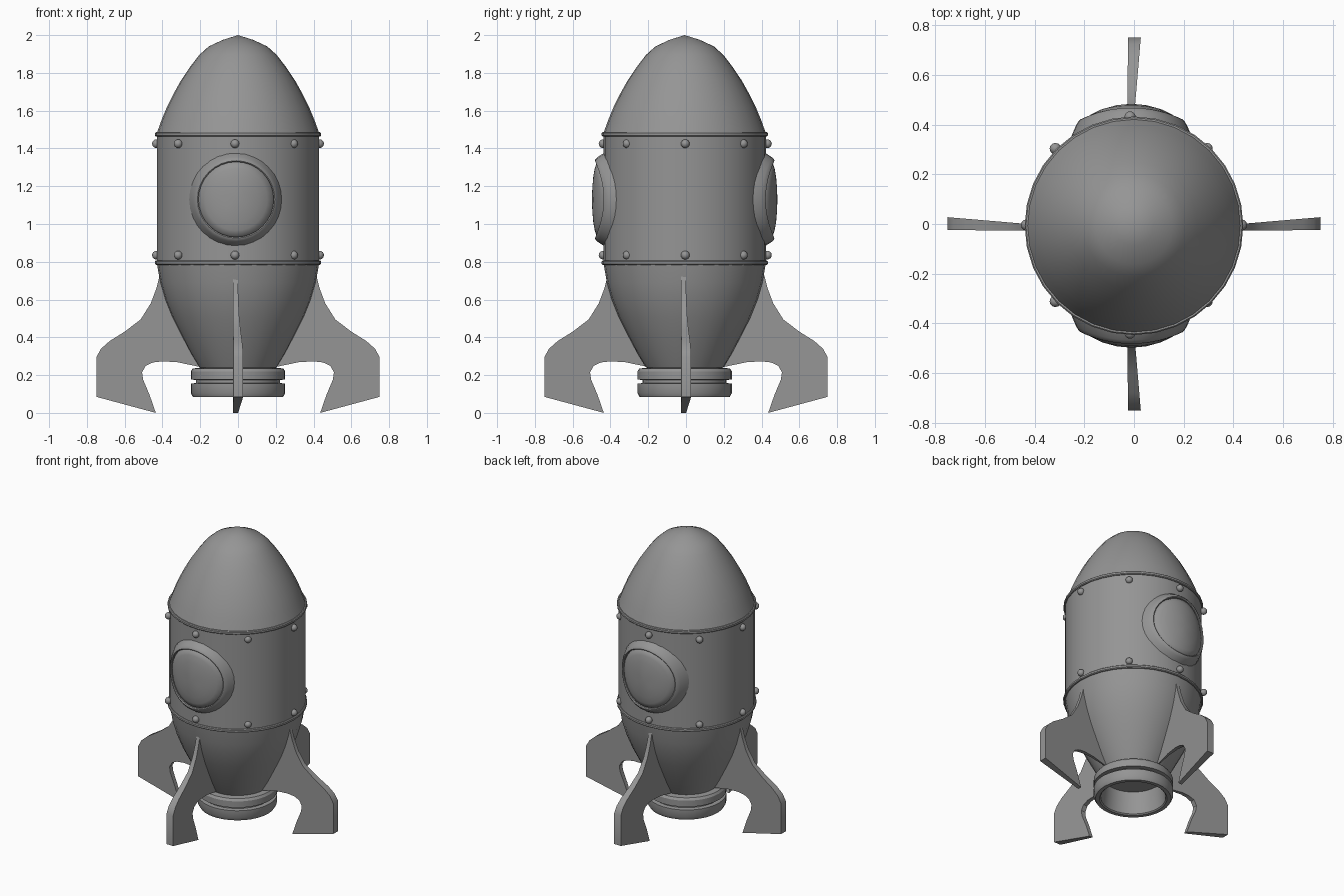
import bpy, bmesh
from math import sin, cos, pi, sqrt, radians

if "Cube" in bpy.data.objects:
    bpy.data.objects.remove(bpy.data.objects["Cube"])

CY = -0.007   # hull axis offset in y
R = 0.43      # hull radius

# Dark grey metal for every part
METAL = bpy.data.materials.new("dark_metal")
METAL.diffuse_color = (0.3, 0.3, 0.3, 1)
METAL.use_nodes = True
METAL.node_tree.nodes["Principled BSDF"].inputs["Base Color"].default_value = METAL.diffuse_color


def finish(name, bm, angle=30):
    bmesh.ops.remove_doubles(bm, verts=bm.verts, dist=1e-5)
    bmesh.ops.recalc_face_normals(bm, faces=bm.faces)
    me = bpy.data.meshes.new(name)
    bm.to_mesh(me)
    bm.free()
    me.materials.append(METAL)
    ob = bpy.data.objects.new(name, me)
    bpy.context.collection.objects.link(ob)
    bpy.ops.object.select_all(action='DESELECT')
    ob.select_set(True)
    bpy.context.view_layer.objects.active = ob
    bpy.ops.object.shade_smooth_by_angle(angle=radians(angle))
    return ob


def bridge(bm, rings, closed=False):
    n = len(rings[0])
    pairs = list(zip(rings, rings[1:])) + ([(rings[-1], rings[0])] if closed else [])
    for a, b in pairs:
        for i in range(n):
            j = (i + 1) % n
            bm.faces.new((a[i], a[j], b[j], b[i]))


def lathe(name, profile, segs=32, closed=False):
    bm = bmesh.new()
    rings = [[bm.verts.new((r * cos(2 * pi * i / segs), CY + r * sin(2 * pi * i / segs), z))
              for i in range(segs)] for r, z in profile]
    bridge(bm, rings, closed)
    return finish(name, bm)


# Hull: nose, cylinder, lower cone
lathe("nose_cone", [(0.432, 1.475), (0.405, 1.55), (0.376, 1.62), (0.341, 1.69), (0.302, 1.76),
                    (0.255, 1.83), (0.205, 1.895), (0.155, 1.94), (0.08, 1.975), (0, 2.0)])
lathe("middle_hull", [(R, 0.79), (R, 1.48)])
lathe("lower_hull", [(0.43, 0.795), (0.412, 0.69), (0.386, 0.60), (0.348, 0.505), (0.30, 0.41),
                     (0.25, 0.315), (0.205, 0.24), (0, 0.24)])

# Thin seam bands
for name, z in (("upper_band", 1.475), ("lower_band", 0.795)):
    lathe(name, [(0.42, z - 0.011), (0.435, z - 0.011), (0.44, z - 0.006),
                 (0.44, z + 0.006), (0.435, z + 0.011), (0.42, z + 0.011)], closed=True)

# Hollow engine nozzle with a groove
lathe("engine_nozzle", [(0.19, 0.24), (0.24, 0.235), (0.25, 0.22), (0.25, 0.177), (0.222, 0.174),
                        (0.222, 0.158), (0.25, 0.155), (0.25, 0.105), (0.238, 0.083),
                        (0.213, 0.083), (0.205, 0.09)], closed=True)


# Portholes, wrapped onto the curved hull
def wrapped(name, rows, side, segs=32):
    bm = bmesh.new()
    rings = []
    for r, h in rows:
        ring = []
        for i in range(segs):
            x, z = r * cos(2 * pi * i / segs), r * sin(2 * pi * i / segs)
            ring.append(bm.verts.new((x - 0.01, CY + side * sqrt((R + h) ** 2 - x * x), 1.13 + z)))
        rings.append(ring)
    bridge(bm, rings)
    finish(name, bm, angle=50)


for label, side in (("front", -1), ("back", 1)):
    wrapped(label + "_window_frame", [(0.25, -0.01), (0.238, 0.01), (0.224, 0.031), (0.212, 0.043),
                                      (0.205, 0.045), (0.199, 0.04), (0.199, 0.015)], side)
    wrapped(label + "_window_glass", [(0.201, 0.02), (0.194, 0.036), (0.165, 0.046), (0.12, 0.054),
                                      (0.06, 0.059), (0, 0.061)], side)

# Rivets: two rows of eight
for label, z in (("upper_rivets", 1.425), ("lower_rivets", 0.835)):
    bm = bmesh.new()
    for k in range(8):
        a = k * pi / 4
        made = bmesh.ops.create_uvsphere(bm, u_segments=12, v_segments=8, radius=0.023)
        bmesh.ops.translate(bm, verts=made["verts"],
                            vec=(0.432 * cos(a) - 0.016 * abs(sin(a)), 0.435 * sin(a) - 0.004, z))
    finish(label, bm, angle=60)

# Fins: one outline, thickening outwards, repeated four times
OUTLINE = [(0.41, 0.745), (0.432, 0.66), (0.462, 0.58), (0.515, 0.495), (0.60, 0.43), (0.68, 0.38),
           (0.725, 0.34), (0.75, 0.295), (0.75, 0.085), (0.435, 0.0), (0.468, 0.095),
           (0.502, 0.175), (0.508, 0.215), (0.488, 0.25), (0.45, 0.267), (0.40, 0.273),
           (0.32, 0.268), (0.20, 0.243), (0.28, 0.40), (0.36, 0.58)]
for k, label in enumerate(("right", "back", "left", "front")):
    c, s = round(cos(k * pi / 2)), round(sin(k * pi / 2))
    bm = bmesh.new()
    sides = []
    for sgn in (-1, 1):
        ring = []
        for r, z in OUTLINE:
            t = sgn * (0.004 + 0.04 * (r - 0.2))
            lean = -0.013 + 0.045 * (r - 0.43)   # one face stays nearly straight
            ring.append(bm.verts.new((r * c - t * s + lean * abs(s),
                                      r * s + t * c + lean * abs(c), z)))
        bm.faces.new(ring)
        sides.append(ring)
    bridge(bm, sides)
    finish(label + "_fin", bm)
